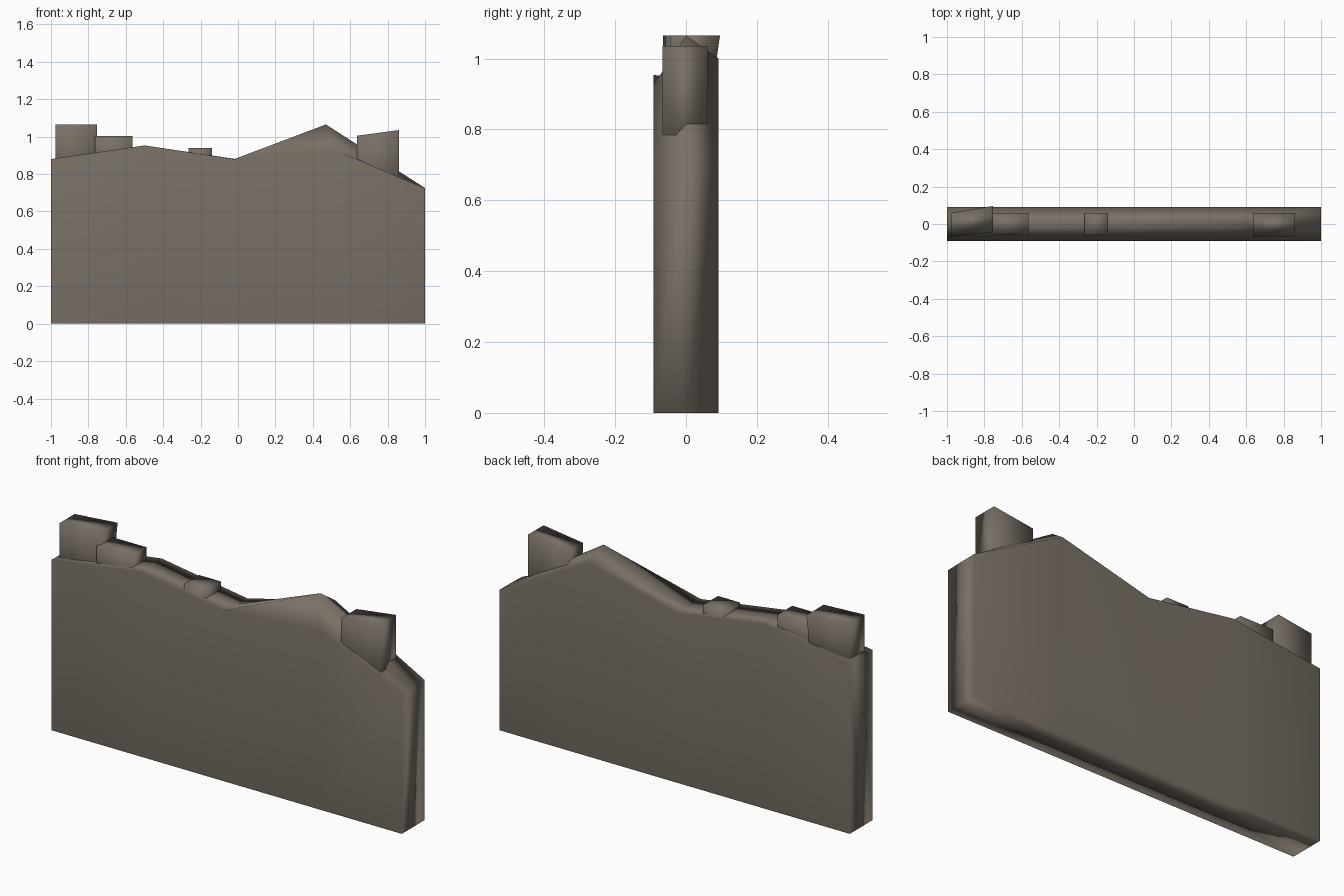
import bpy, bmesh

if "Cube" in bpy.data.objects:
    bpy.data.objects.remove(bpy.data.objects["Cube"])

stone = bpy.data.materials.new("weathered stone")
stone.diffuse_color = (0.19, 0.163, 0.134, 1)
stone.use_nodes = True
stone.node_tree.nodes["Principled BSDF"].inputs["Base Color"].default_value = stone.diffuse_color


def finish(name, bm):
    """Turn a bmesh into a smooth stone object with area-weighted normals."""
    bmesh.ops.recalc_face_normals(bm, faces=bm.faces)
    me = bpy.data.meshes.new(name)
    bm.to_mesh(me)
    bm.free()
    me.materials.append(stone)
    for p in me.polygons:
        p.use_smooth = True
    ob = bpy.data.objects.new(name, me)
    bpy.context.collection.objects.link(ob)
    ob.modifiers.new("soft normals", 'WEIGHTED_NORMAL')
    return ob


# Wall slab: three broken top profiles (front, middle, back) of x, z points
rows = [
    (-0.092, [(-1, .88), (-.5, .953), (-.02, .88), (.53, .925), (1, .722)]),
    (0.0,    [(-1, .88), (-.5, .95), (-.01, .88), (.47, 1.065), (1, .725)]),
    (0.092,  [(-1, .88), (-.5, .95), (-.01, .875), (.49, 1.0), (1, .725)]),
]
bm = bmesh.new()
top = [[bm.verts.new((x, y, z)) for x, z in pts] for y, pts in rows]
bot = [[bm.verts.new((x, y, 0)) for x, z in pts] for y, pts in rows]
for i in range(4):
    for grid in (top, bot):
        for j in range(2):
            bm.faces.new((grid[j][i], grid[j][i + 1], grid[j + 1][i + 1], grid[j + 1][i]))
    for j in (0, 2):
        bm.faces.new((bot[j][i], bot[j][i + 1], top[j][i + 1], top[j][i]))
for i in (0, 4):
    for j in range(2):
        bm.faces.new((bot[j][i], bot[j + 1][i], top[j + 1][i], top[j][i]))
finish("ruined_wall", bm)


def block(name, x0, x1, y0, y1, z0, z1, shift=None):
    """Loose block; shift(x_side, y_side, z_side) nudges its corners."""
    bm = bmesh.new()
    bmesh.ops.create_cube(bm, size=1)
    for v in bm.verts:
        s = [c > 0 for c in v.co]
        d = shift(*s) if shift else (0, 0, 0)
        v.co = ((x0, x1)[s[0]] + d[0], (y0, y1)[s[1]] + d[1], (z0, z1)[s[2]] + d[2])
    finish(name, bm)


# Loose blocks left along the broken top
block("left_block", -.975, -.755, -.065, .06, .82, 1.065,
      lambda x, y, z: (0, (.036 if z else 0) if y else (.02 if x else 0), 0) if x else (0, 0, 0))
block("left_small_block", -.765, -.565, -.06, .06, .84, 1.003)
block("middle_small_block", -.265, -.14, -.06, .06, .82, .94)
block("right_block", .635, .86, -.066, .06, .75, 1.005,
      lambda x, y, z: (0, 0, .03 if x and z else 0))
